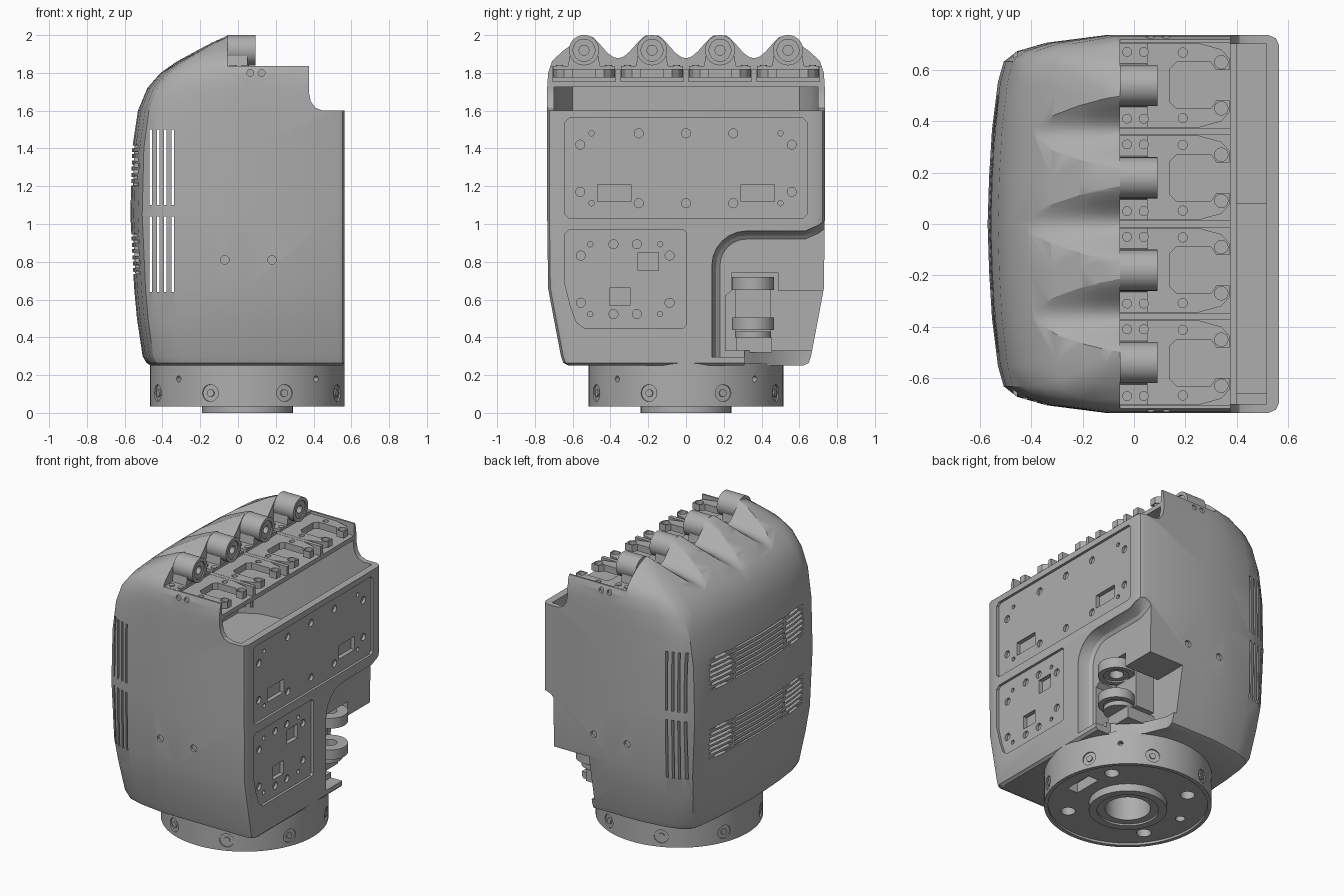
import bpy, bmesh, math

if "Cube" in bpy.data.objects:
    bpy.data.objects.remove(bpy.data.objects["Cube"])

grey = bpy.data.materials.new("machined_grey")
grey.use_nodes = True
COLOR = (0.42, 0.42, 0.42, 1)
grey.diffuse_color = COLOR
grey.node_tree.nodes["Principled BSDF"].inputs["Base Color"].default_value = COLOR


# Geometry helpers: every part is a stack of matching rings
def loft(bm, rings):
    rows = [[bm.verts.new(p) for p in ring] for ring in rings]
    n = len(rows[0])
    for a, b in zip(rows, rows[1:]):
        for i in range(n):
            j = (i + 1) % n
            bm.faces.new((a[i], a[j], b[j], b[i]))
    bm.faces.new(rows[0][::-1])
    bm.faces.new(rows[-1])


def place(axis, p, h):
    u, v = p
    return {"x": (h, u, v), "y": (u, h, v), "z": (u, v, h)}[axis]


def prism(bm, axis, pts, a, b):
    loft(bm, [[place(axis, p, h) for p in pts] for h in (a, b)])


def circle(c, r, n=24):
    return [(c[0] + r * math.cos(math.tau * i / n), c[1] + r * math.sin(math.tau * i / n))
            for i in range(n)]


def rod(bm, axis, c, r, a, b, n=24):
    prism(bm, axis, circle(c, r, n), a, b)


def box(bm, x0, x1, y0, y1, z0, z1):
    prism(bm, "z", [(x0, y0), (x1, y0), (x1, y1), (x0, y1)], z0, z1)


def finish(bm, name):
    bmesh.ops.recalc_face_normals(bm, faces=bm.faces[:])
    mesh = bpy.data.meshes.new(name)
    bm.to_mesh(mesh)
    bm.free()
    mesh.materials.append(grey)
    ob = bpy.data.objects.new(name, mesh)
    bpy.context.collection.objects.link(ob)
    return ob


def activate(ob):
    bpy.ops.object.select_all(action="DESELECT")
    ob.select_set(True)
    bpy.context.view_layer.objects.active = ob


def carve(ob, bm):
    cutter = finish(bm, "cutter")
    cutter.hide_render = True
    mod = ob.modifiers.new("carve", "BOOLEAN")
    mod.operation, mod.solver, mod.object = "DIFFERENCE", "EXACT", cutter
    mod.use_self = True
    activate(ob)
    bpy.ops.object.modifier_apply(modifier=mod.name)
    bpy.data.objects.remove(cutter)


def smooth(ob):
    activate(ob)
    bpy.ops.object.shade_smooth_by_angle(angle=math.radians(30))


# Shell: height, back edge and half width of each level
LEVELS = [(.25, -.46, .62), (.265, -.485, .65), (.3, -.505, .662), (.5, -.535, .7),
          (.66, -.55, .73), (1.05, -.57, .735), (1.4, -.56, .735), (1.6, -.53, .735),
          (1.72, -.48, .735), (1.8, -.41, .73), (1.86, -.325, .71), (1.92, -.215, .65),
          (1.96, -.14, .6), (2.0, -.05, .53)]
BACK = [(.2, 1), (.6, .96), (.8, .915), (.89, .86), (.93, .75), (.97, .5), (.99, .25)]


def shell_ring(z, xb, hw):
    fx = .55 if z < .26 else .565
    half = [(fx, hw - .04), (fx - .012, hw - .012), (fx - .04, hw), (.05, hw)]
    half += [(xb * f, hw * g) for f, g in BACK]
    pts = half + [(xb, 0)] + [(x, -y) for x, y in reversed(half)]
    return [(x, y, z) for x, y in pts]


bm = bmesh.new()
loft(bm, [shell_ring(*level) for level in LEVELS])
shell = finish(bm, "palm_shell")

# Open top, wall notch, and inner pit
bm = bmesh.new()
box(bm, -.055, .7, -.706, .706, 1.755, 2.1)
box(bm, -.055, .7, -.8, .8, 1.837, 2.2)
prism(bm, "y", [(.7, 1.6), (.45, 1.6), (.41, 1.615), (.385, 1.65), (.375, 1.7), (.375, 2.3), (.7, 2.3)], -.9, .9)
box(bm, .4, .515, -.7, .7, 1.05, 2.4)
box(bm, .4, .515, -.66, .08, .5, 1.1)
carve(shell, bm)

# Hollow behind the palm wall
bm = bmesh.new()
half = [(.5, .7), (.05, .7), (-.3, .665), (-.42, .6)]
prism(bm, "z", half + [(x, -y) for x, y in reversed(half)], 1.06, 1.725)
carve(shell, bm)

# Soft valleys between the knuckles
bm = bmesh.new()
for y in (-.36, 0, .36):
    rings = []
    for x, z, depth, w in [(-.45, 1.775, 0, .06), (-.325, 1.865, .035, .12), (-.215, 1.925, .07, .15),
                           (-.14, 1.965, .1, .165), (-.05, 2.003, .13, .175), (.02, 2.03, .15, .18)]:
        dip = [(x, y + w * t / 8, z + .005 - depth * math.cos(t * math.pi / 16) ** 2) for t in range(-8, 9)]
        rings.append(dip + [(x, y + w, 2.2), (x, y - w, 2.2)])
    loft(bm, rings)
carve(shell, bm)


# Thumb recess with a sloped edge
def recess(x, d):
    arc = [(.32 - (.19 - d) * math.cos(t * math.pi / 12), .78 + (.19 - d) * math.sin(t * math.pi / 12))
           for t in range(7)]
    pts = [(.13 + d, .295)] + arc + [(.63, .97 - d), (.7, 1.0 - d), (.74, 1.03 - d), (.9, 1.04 - d), (.9, .295)]
    return [(x, y, z) for y, z in pts]


bm = bmesh.new()
loft(bm, [recess(.48, .05), recess(.495, .03), recess(.55, .008), recess(.7, 0)])
carve(shell, bm)

# Thumb bay, open at the side and below
bm = bmesh.new()
prism(bm, "x", [(.21, .33), (.9, .33), (.9, .645), (.49, .645), (.49, .74), (.24, .74), (.24, .645), (.21, .62)], .22, .7)
prism(bm, "z", [(.24, .9), (.24, .6), (.3, .46), (.41, .36), (.45, .31), (.7, .31), (.7, .9)], .2, .34)
carve(shell, bm)

# Recessed palm panels
bm = bmesh.new()
prism(bm, "x", [(-.64, 1.05), (-.62, 1.03), (.62, 1.03), (.64, 1.05),
                (.64, 1.54), (.62, 1.56), (-.62, 1.56), (-.64, 1.54)], .548, .7)
prism(bm, "x", [(-.64, .95), (-.62, .97), (-.015, .97), (0, .955), (0, .465), (-.015, .45),
                (-.54, .45), (-.58, .48), (-.61, .56), (-.64, .68)], .548, .7)
carve(shell, bm)

# Panel screw holes and connector windows
bm = bmesh.new()
for s in (-1, 1):
    for y, z, r in [(.25, 1.48, .024), (.25, 1.11, .024), (.56, 1.42, .024), (.56, 1.17, .024),
                    (.5, 1.48, .014), (.5, 1.11, .014)]:
        rod(bm, "x", (s * y, z), r, .53, .7, 16)
    box(bm, .52, .7, s * .38 - .088, s * .38 + .088, 1.12, 1.21)
    for dy, dz, r in [(.062, .185, .024), (.235, .125, .024), (.185, .185, .014)]:
        for t in (-1, 1):
            rod(bm, "x", (-.322 + s * dy, .708 + t * dz), r, .53, .7, 16)
for z in (1.48, 1.11):
    rod(bm, "x", (0, z), .024, .53, .7, 16)
box(bm, .52, .7, -.255, -.145, .755, .85)
box(bm, .52, .7, -.405, -.295, .57, .66)
# Side screw holes
for s in (-1, 1):
    for x, z, r in [(-.07, .81, .023), (.18, .81, .023), (.065, 1.8, .018), (.125, 1.8, .018)]:
        a, b = sorted((s * .715, s * .9))
        rod(bm, "y", (x, z), r, a, b, 16)
carve(shell, bm)

# Through slits near the back
bm = bmesh.new()
for x in (-.462, -.423, -.385, -.346):
    for z in (.64, 1.1):
        box(bm, x - .007, x + .007, -.9, .9, z, z + .4)
carve(shell, bm)

# Rear ventilation grilles: slits that widen inside two round fields
bm = bmesh.new()
for zc in (.84, 1.31):
    for k in range(-3, 4):
        z = zc + k * .033
        box(bm, -.7, -.535, -.26, .26, z - .006, z + .006)
        chord = math.sqrt(.115 ** 2 - (k * .033) ** 2)
        for y in (-.39, .39):
            box(bm, -.7, -.51, y - .11, y + .11, z - .004, z + .004)
            box(bm, -.7, -.505, y - chord, y + chord, z - .009, z + .009)
carve(shell, bm)
smooth(shell)

# Finger decks, knuckles and their screws
HALF = [(-.055, .165), (.25, .165), (.34, .14), (.372, .105), (.372, .06), (.32, .06),
        (.3, .09), (.165, .09), (.14, .065)]
for i, yc in enumerate((-.54, -.18, .18, .54)):
    bm = bmesh.new()
    pts = HALF + [(x, -y) for x, y in reversed(HALF)]
    prism(bm, "z", [(x, yc + y) for x, y in pts], 1.775, 1.82)
    deck = finish(bm, f"finger_deck_{i + 1}")
    bm = bmesh.new()
    for s in (-1, 1):
        rod(bm, "z", (.34, yc + s * .09), .026, 1.7, 1.9, 16)
        rod(bm, "z", (.19, yc + s * .128), .018, 1.8, 1.9, 16)
    carve(deck, bm)
    smooth(deck)

    bm = bmesh.new()
    rod(bm, "x", (yc, 1.92), .08, -.055, .092, 40)
    knuckle = finish(bm, f"knuckle_{i + 1}")
    bm = bmesh.new()
    rod(bm, "x", (yc, 1.92), .058, .084, .2)
    rod(bm, "x", (yc, 1.92), .026, -.02, .19)
    carve(knuckle, bm)
    smooth(knuckle)

    bm = bmesh.new()
    box(bm, -.055, .052, yc - .165, yc + .165, 1.815, 1.837)
    prism(bm, "x", [(yc - .085, 1.836), (yc + .085, 1.836), (yc + .076, 1.89), (yc - .076, 1.89)], -.055, .05)
    for x in (-.027, .038):
        for s in (-1, 1):
            rod(bm, "z", (x, yc + s * .13), .019, 1.836, 1.843, 16)
    smooth(finish(bm, f"knuckle_foot_{i + 1}"))

bm = bmesh.new()
for y in (-.36, 0, .36):
    box(bm, -.055, .375, y - .013, y + .013, 1.74, 1.82)
finish(bm, "deck_dividers")

# Thumb joint: two bored discs on a bracket
bm = bmesh.new()
for z0, z1 in ((.44, .505), (.65, .72)):
    rod(bm, "z", (.44, .355), .112, z0, z1, 40)
discs = finish(bm, "thumb_joint_discs")
bm = bmesh.new()
rod(bm, "z", (.44, .355), .045, .3, .8)
for z in (.43, .64):
    rod(bm, "z", (.44, .355), .08, z - .02, z + .02)
carve(discs, bm)
smooth(discs)
bm = bmesh.new()
box(bm, .2, .36, .26, .45, .43, .72)
rod(bm, "z", (.42, .355), .095, .4, .43, 32)
box(bm, .2, .43, .265, .455, .32, .4)
smooth(finish(bm, "thumb_bracket"))

# Wrist flange with rim, boss and bolt holes
C = (.05, 0)


def radial(bm, angle, z, r, d0, d1):
    c, s = math.cos(math.radians(angle)), math.sin(math.radians(angle))
    loft(bm, [[(C[0] + c * d - s * u, s * d + c * u, v) for u, v in circle((0, z), r, 20)]
              for d in (d0, d1)])


bm = bmesh.new()
rod(bm, "z", C, .515, .035, .265, 96)
flange = finish(bm, "wrist_flange")
bm = bmesh.new()
rod(bm, "z", C, .49, 0, .05, 96)
for k in range(8):
    radial(bm, k * 45 + 22.5, .105, .045, .505, .6)
for k in range(4):
    radial(bm, k * 90 + 45, .18, .016, .48, .6)
    a = math.radians(k * 90 + 35)
    rod(bm, "z", (C[0] + .38 * math.cos(a), .38 * math.sin(a)), .045, -.1, .12)
rod(bm, "z", (-.32, .06), .03, -.1, .12)
box(bm, .37, .45, -.1, .1, -.1, .12)
rod(bm, "z", C, .14, -.1, .2, 40)
carve(flange, bm)
smooth(flange)

bm = bmesh.new()
for k in range(8):
    radial(bm, k * 45 + 22.5, .105, .02, .49, .513)
smooth(finish(bm, "flange_bolts"))

bm = bmesh.new()
rod(bm, "z", C, .24, 0, .06, 64)
boss = finish(bm, "wrist_boss")
bm = bmesh.new()
rod(bm, "z", C, .14, -.1, .2, 40)
rod(bm, "z", C, .19, -.1, .012, 40)
carve(boss, bm)
smooth(boss)
